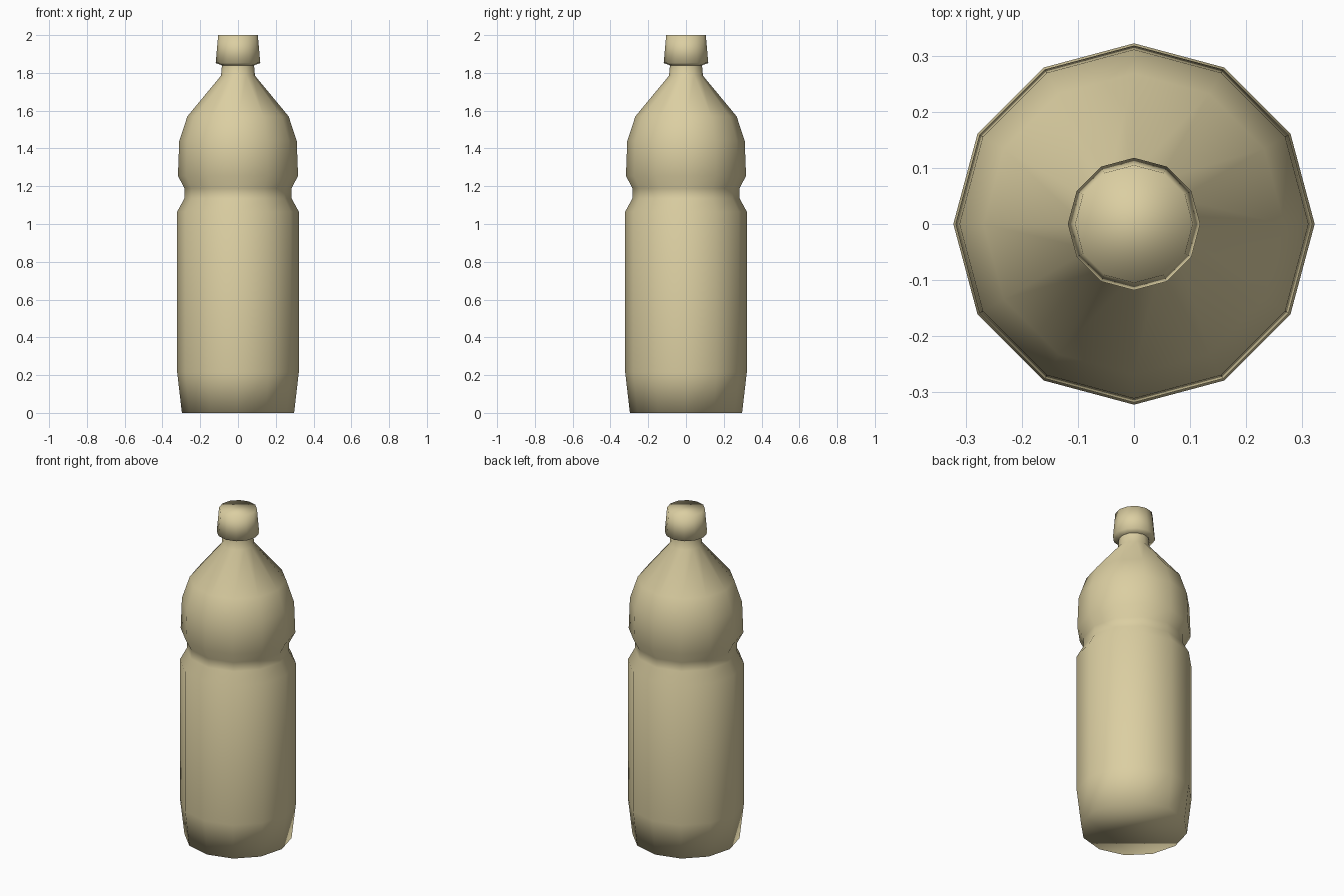
import bpy, bmesh
from math import cos, sin, pi

if "Cube" in bpy.data.objects:
    bpy.data.objects.remove(bpy.data.objects["Cube"])

SIDES = 12

mat = bpy.data.materials.new("tan_plastic")
mat.diffuse_color = (0.71, 0.62, 0.36, 1)
mat.use_nodes = True
mat.node_tree.nodes["Principled BSDF"].inputs["Base Color"].default_value = mat.diffuse_color


def lathe(name, profile, close_bottom=False, close_top=False):
    """Revolve (radius, z) points into a smooth 12-sided surface."""
    bm = bmesh.new()
    rings = [[bm.verts.new((r * cos(2 * pi * i / SIDES), r * sin(2 * pi * i / SIDES), z))
              for i in range(SIDES)] for r, z in profile]
    for low, high in zip(rings, rings[1:]):
        for i in range(SIDES):
            j = (i + 1) % SIDES
            bm.faces.new((low[i], low[j], high[j], high[i]))
    if close_bottom:
        bm.faces.new(rings[0][::-1])
    if close_top:
        bm.faces.new(rings[-1])
    for f in bm.faces:
        f.smooth = True
    mesh = bpy.data.meshes.new(name)
    bm.to_mesh(mesh)
    bm.free()
    mesh.materials.append(mat)
    obj = bpy.data.objects.new(name, mesh)
    bpy.context.collection.objects.link(obj)
    return obj


# Bottle: base, straight body, grip groove, domed shoulder and neck
lathe("bottle_body", [
    (0.297, 0.0), (0.322, 0.215), (0.322, 1.065), (0.284, 1.135), (0.284, 1.19),
    (0.318, 1.255), (0.311, 1.44), (0.268, 1.57), (0.09, 1.785), (0.085, 1.84),
], close_bottom=True)

# Screw cap: sloped lip under a slightly tapered wall
lathe("screw_cap", [(0.085, 1.84), (0.118, 1.852), (0.105, 2.0)], close_top=True)
